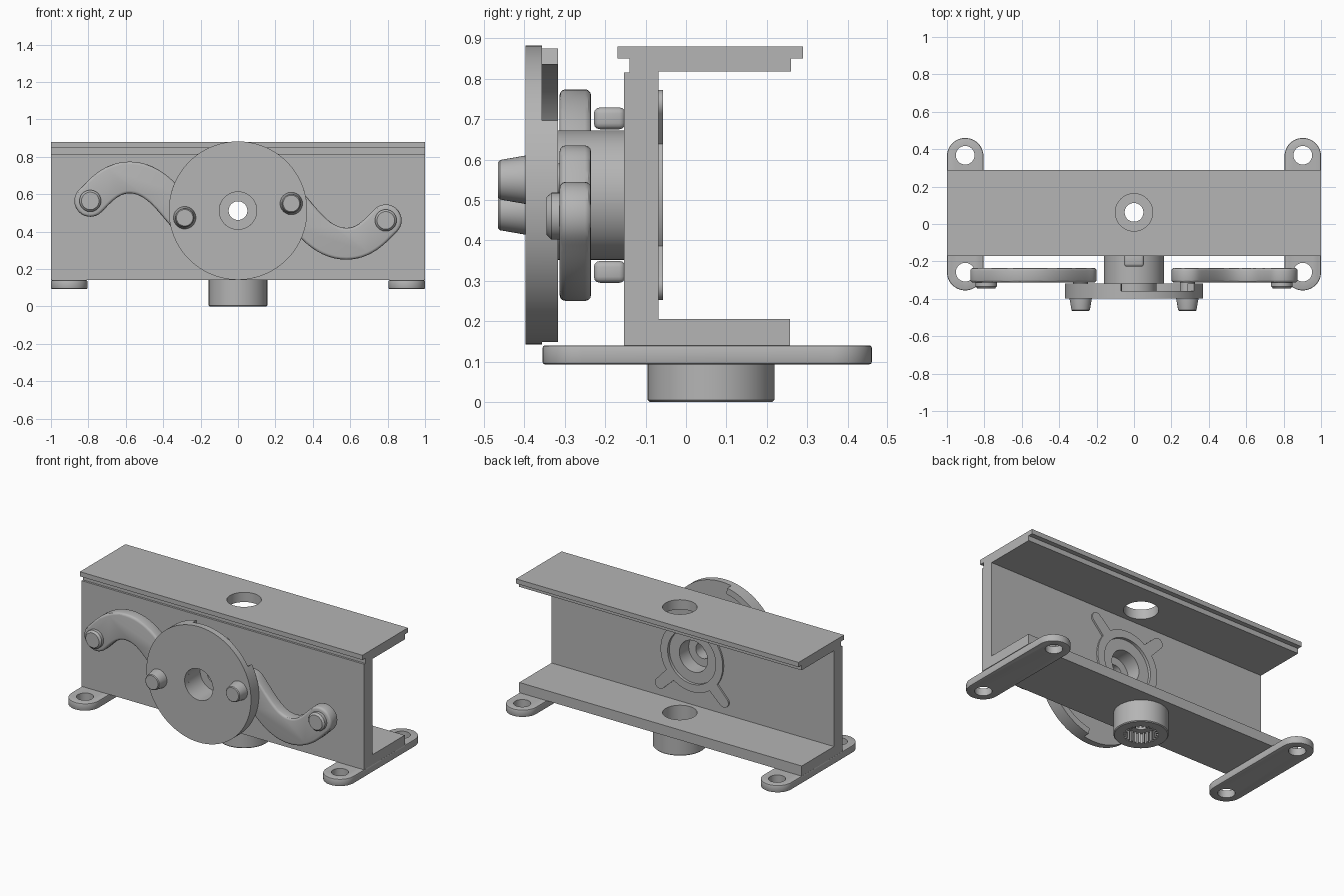
import bpy, bmesh, math
from mathutils import Vector
from mathutils.geometry import interpolate_bezier

cube = bpy.data.objects.get("Cube")
if cube:
    bpy.data.objects.remove(cube, do_unlink=True)

grey = bpy.data.materials.new("plain grey")
grey.use_nodes = True
grey.diffuse_color = (0.46, 0.46, 0.46, 1)
grey.node_tree.nodes["Principled BSDF"].inputs["Base Color"].default_value = (0.46, 0.46, 0.46, 1)

parts = []
CZ = 0.512    # height of the rotor axis
BY = 0.062    # depth position of the vertical bores


def finish(name, bm):
    bmesh.ops.remove_doubles(bm, verts=bm.verts, dist=1e-5)
    bmesh.ops.recalc_face_normals(bm, faces=bm.faces)
    mesh = bpy.data.meshes.new(name)
    bm.to_mesh(mesh)
    bm.free()
    mesh.materials.append(grey)
    ob = bpy.data.objects.new(name, mesh)
    bpy.context.collection.objects.link(ob)
    parts.append(ob)
    return ob


def place(axis, u, v, h):
    return {'x': (h, u, v), 'y': (u, h, v), 'z': (u, v, h)}[axis]


def prism(name, pts, axis, a, b):
    """Extrude a flat outline along an axis from a to b."""
    bm = bmesh.new()
    face = bm.faces.new([bm.verts.new(place(axis, u, v, a)) for u, v in pts])
    new = bmesh.ops.extrude_face_region(bm, geom=[face])["geom"]
    shift = Vector(place(axis, 0, 0, b - a))
    bmesh.ops.translate(bm, vec=shift, verts=[g for g in new if isinstance(g, bmesh.types.BMVert)])
    return finish(name, bm)


def lathe(name, profile, axis, cu, cv, steps=64):
    """Turn a closed (radius, height) profile around an axis through (cu, cv)."""
    bm = bmesh.new()
    vs = [bm.verts.new((r, 0, h)) for r, h in profile]
    es = [bm.edges.new((vs[i - 1], vs[i])) for i in range(len(vs))]
    bmesh.ops.spin(bm, geom=vs + es, cent=(0, 0, 0), axis=(0, 0, 1),
                   angle=math.tau, steps=steps, use_duplicate=False)
    for v in bm.verts:
        x, y, z = v.co
        v.co = place(axis, x + cu, y + cv, z)
    # drop zero-length leftovers on the axis
    bmesh.ops.dissolve_degenerate(bm, dist=1e-5, edges=bm.edges)
    wires = [e for e in bm.edges if not e.link_faces]
    bmesh.ops.delete(bm, geom=wires, context='EDGES')
    return finish(name, bm)


def arc(cu, cv, r, a, b, n):
    return [(cu + r * math.cos(math.radians(a + (b - a) * i / n)),
             cv + r * math.sin(math.radians(a + (b - a) * i / n))) for i in range(n + 1)]


def circle(cu, cv, r, n=64):
    return arc(cu, cv, r, 0, 360, n)[:-1]


def apply(ob, mod):
    bpy.context.view_layer.objects.active = ob
    bpy.ops.object.modifier_apply(modifier=mod.name)


def cut(ob, cutter):
    mod = ob.modifiers.new("cut", 'BOOLEAN')
    mod.operation, mod.solver, mod.object = 'DIFFERENCE', 'EXACT', cutter
    apply(ob, mod)
    parts.remove(cutter)
    bpy.data.objects.remove(cutter, do_unlink=True)


def bevel(ob, width, segments=3, angle=50):
    mod = ob.modifiers.new("bevel", 'BEVEL')
    mod.width, mod.segments = width, segments
    mod.limit_method, mod.angle_limit = 'ANGLE', math.radians(angle)
    apply(ob, mod)


# C-shaped channel with stepped top flange
channel = prism("channel_body", [
    (-.153, .14), (.258, .14), (.258, .205), (-.068, .205), (-.068, .818), (.26, .818),
    (.26, .85), (.29, .85), (.29, .88), (-.17, .88), (-.17, .85), (-.14, .85),
    (-.14, .816), (-.153, .816)], 'x', -1, 1)
cut(channel, prism("cutter", circle(0, BY, 0.1), 'z', 0.1, 1))
cut(channel, prism("cutter", circle(0, CZ, 0.17), 'y', -0.2, -0.03))

# mounting feet
for side, word in ((1, "left"), (-1, "right")):
    x = side * 0.9025
    foot = prism(word + "_foot", arc(x, .3625, .0975, 0, 180, 24) + arc(x, -.2575, .0975, 180, 360, 24),
                 'z', 0.093, 0.14)
    bevel(foot, 0.006, 2)
    for y in (.3675, -.2575):
        cut(foot, prism("cutter", circle(x, y, 0.05, 32), 'z', 0, 0.3))

# lower socket with serrated bore
socket = lathe("lower_socket", [(.05, 0), (.152, 0), (.157, .005), (.157, .145), (.1, .145),
                                (.1, .095), (.05, .095)], 'z', 0, BY)
teeth = []
for i in range(24):
    for k, r in ((0, .1), (.5, .1), (.5, .085), (1, .085)):
        a = math.tau * (i + k) / 24
        teeth.append((r * math.cos(a), BY + r * math.sin(a)))
cut(socket, prism("cutter", teeth, 'z', -0.02, 0.065))

# rear bearing plate: ring with four rounded lugs
outline = []
for q in range(4):
    d = 45 + 90 * q
    a = math.radians(d)
    outline += arc(0.32 * math.cos(a), CZ + 0.32 * math.sin(a), 0.034, d - 90, d + 90, 10)
    outline += arc(0, CZ, 0.22, d + 10, d + 80, 18)
plate = prism("rear_bearing_plate", outline, 'y', -0.075, -0.057)
cut(plate, prism("cutter", circle(0, CZ, 0.17), 'y', -0.2, 0))

# rotor hub, bored from both ends
lathe("rotor_hub", [(.1, -.075), (.1, -.17), (.05, -.17), (.05, -.24), (.1, -.24), (.1, -.36),
                    (.12, -.36), (.12, -.317), (.16, -.317), (.16, -.153), (.17, -.153),
                    (.17, -.075)], 'y', 0, CZ)

# rotor disc with two partial rims behind it
lathe("rotor_disc", [(.1, -.397), (.37, -.397), (.37, -.357), (.1, -.357)], 'y', 0, CZ, 96)
for i, start in enumerate((101, 281)):
    prism("rotor_rim_%d" % (i + 1),
          arc(0, CZ, .37, start, start + 109, 32) + arc(0, CZ, .33, start + 109, start, 32),
          'y', -0.358, -0.317)

# stop pegs above and below the hub
for word, z in (("upper", .702), ("lower", .322)):
    peg = prism(word + "_stop_peg", [(-.053, z - .027), (.053, z - .027), (.053, z + .027), (-.053, z + .027)],
                'y', -0.228, -0.15)
    bevel(peg, 0.015)

# S-shaped arms with pins; the second is the first turned half round
b1 = interpolate_bezier(*[Vector(p) for p in ((.285, .55, 0), (.36, .47, 0), (.44, .335, 0), (.58, .335, 0))], 18)
b2 = interpolate_bezier(*[Vector(p) for p in ((.58, .335, 0), (.68, .335, 0), (.74, .41, 0), (.79, .46, 0))], 14)
line = b1 + b2[1:]
R = 0.085
upper, lower, angles = [], [], []
for i, p in enumerate(line):
    t = (line[min(i + 1, len(line) - 1)] - line[max(i - 1, 0)]).normalized()
    upper.append((p.x - t.y * R, p.y + t.x * R))
    lower.append((p.x + t.y * R, p.y - t.x * R))
    angles.append(math.degrees(math.atan2(t.y, t.x)))
a0, a1 = angles[0], angles[-1]
shape = (lower + arc(.79, .46, R, a1 - 90, a1 + 90, 16)[1:-1] + upper[::-1]
         + arc(.285, .55, R, a0 + 90, a0 + 270, 16)[1:-1])

for s, word in ((1, "left"), (-1, "right")):
    def turn(x, z):
        return (s * x, CZ + s * (z - CZ))
    arm = prism(word + "_arm", [turn(*p) for p in shape], 'y', -0.313, -0.235)
    bevel(arm, 0.015, 3, 60)
    lathe(word + "_arm_outer_pin", [(0, -.25), (.058, -.25), (.058, -.333), (.047, -.345), (0, -.345)],
          'y', *turn(.79, .46), steps=40)
    lathe(word + "_arm_inner_pin", [(0, -.25), (.04, -.25), (.04, -.36), (0, -.36)],
          'y', *turn(.285, .55), steps=32)
    lathe(word + "_disc_knob", [(0, -.39), (.06, -.39), (.06, -.397), (.049, -.46), (.044, -.465), (0, -.465)],
          'y', *turn(.285, .55), steps=40)

# smooth round surfaces, keep edges crisp
bpy.ops.object.select_all(action='DESELECT')
for ob in parts:
    ob.select_set(True)
bpy.context.view_layer.objects.active = parts[0]
bpy.ops.object.shade_smooth_by_angle(angle=math.radians(30))
